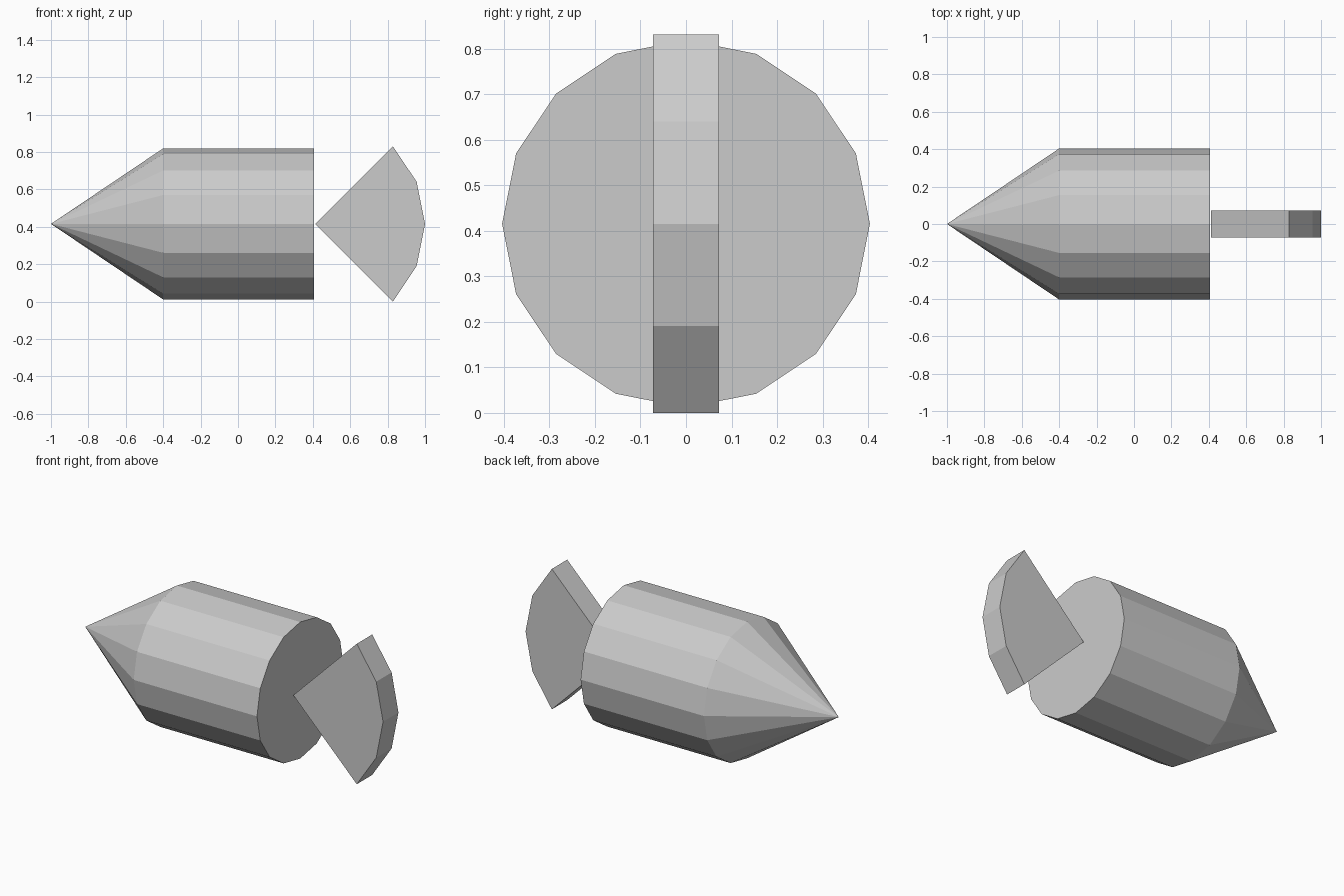
import bpy, bmesh
from math import cos, sin, pi

if "Cube" in bpy.data.objects:
    bpy.data.objects.remove(bpy.data.objects["Cube"])

ZC = 0.4155   # height of the long axis
R = 0.404     # body radius
SIDES = 16


def finish(name, bm):
    bmesh.ops.recalc_face_normals(bm, faces=bm.faces)
    mesh = bpy.data.meshes.new(name)
    bm.to_mesh(mesh)
    bm.free()
    obj = bpy.data.objects.new(name, mesh)
    bpy.context.collection.objects.link(obj)
    return obj


# Body: sixteen-sided barrel with a pointed nose towards -x
bm = bmesh.new()


def ring(x):
    return [bm.verts.new((x, R * cos(2 * pi * i / SIDES), ZC + R * sin(2 * pi * i / SIDES)))
            for i in range(SIDES)]


tip = bm.verts.new((-1, 0, ZC))
front, back = ring(-0.40), ring(0.407)
for i in range(SIDES):
    j = (i + 1) % SIDES
    bm.faces.new((tip, front[i], front[j]))
    bm.faces.new((front[i], back[i], back[j], front[j]))
bm.faces.new(back)
finish("pointed_body", bm)

# Tail: quarter-circle wedge whose corner meets the back of the body
bm = bmesh.new()
apex_x, half_width = 0.4125, 0.072
radius = 1 - apex_x
outline = [(apex_x, ZC)]
for k in range(-2, 3):
    a = k * pi / 8
    outline.append((apex_x + radius * cos(a), ZC + radius * sin(a)))
face = bm.faces.new([bm.verts.new((x, -half_width, z)) for x, z in outline])
ext = bmesh.ops.extrude_face_region(bm, geom=[face], use_keep_orig=True)
verts = [v for v in ext["geom"] if isinstance(v, bmesh.types.BMVert)]
bmesh.ops.translate(bm, verts=verts, vec=(0, 2 * half_width, 0))
finish("tail_fin", bm)
